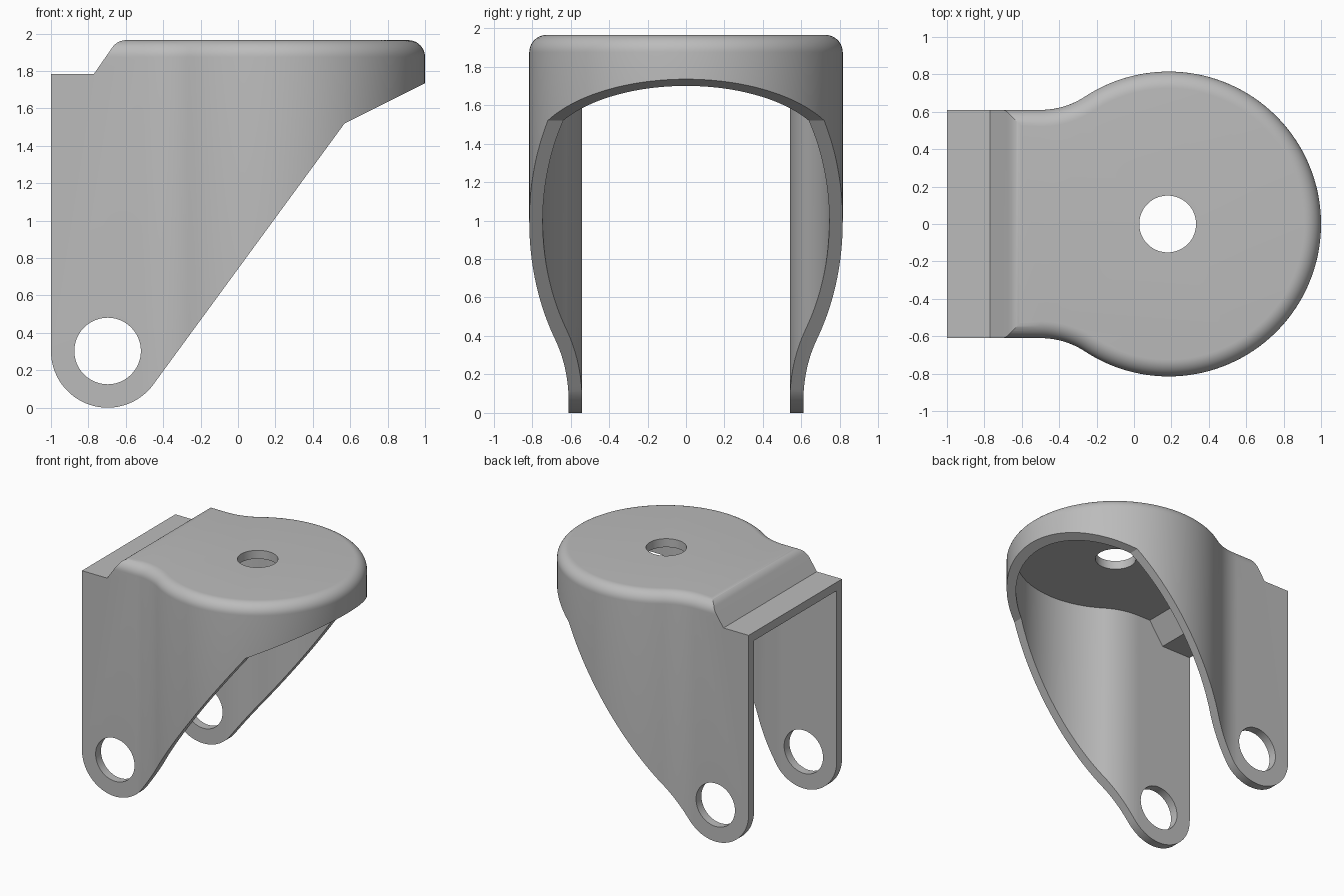
import bpy, bmesh, math
from math import sin, cos, pi

cube = bpy.data.objects.get("Cube")
if cube:
    bpy.data.objects.remove(cube, do_unlink=True)

grey = bpy.data.materials.new("plain grey")
grey.use_nodes = True
colour = (0.5, 0.5, 0.5, 1)
grey.diffuse_color = colour
grey.node_tree.nodes["Principled BSDF"].inputs["Base Color"].default_value = colour

TOP = 1.965      # height of the top plate
WALL = 0.07      # sheet thickness
ROUND = 0.09     # top edge rounding
CX, R = 0.185, 0.815   # round head
HALF = 0.61      # half width across the legs
AXLE = (-0.697, 0.303)


def arc(cx, cy, r, a, b, n):
    return [(cx + r * cos(a + (b - a) * i / n), cy + r * sin(a + (b - a) * i / n))
            for i in range(n + 1)]


def plan(inset, back):
    """Plan outline: straight legs blending through concave fillets into a round head."""
    fx = -0.5
    dx = CX - fx
    fr = (dx * dx + HALF * HALF - R * R) / (2 * (R - HALF))   # tangent fillet
    fy = HALF + fr
    t = math.atan2(fy, fx - CX)
    upper = arc(CX, 0, R - inset, 0, t, 48)
    upper += arc(fx, fy, fr + inset, t - pi, -pi / 2, 14)[1:]
    upper.append((back, HALF - inset))
    return upper + [(x, -y) for x, y in reversed(upper[1:])]


def loft(name, rings):
    """Closed solid through rings of equal point count."""
    bm = bmesh.new()
    loops = [[bm.verts.new(p) for p in ring] for ring in rings]
    for a, b in zip(loops, loops[1:]):
        for i in range(len(a)):
            j = (i + 1) % len(a)
            bm.faces.new((a[i], a[j], b[j], b[i]))
    bm.faces.new(loops[0])
    bm.faces.new(loops[-1])
    bmesh.ops.recalc_face_normals(bm, faces=bm.faces)
    mesh = bpy.data.meshes.new(name)
    bm.to_mesh(mesh)
    bm.free()
    obj = bpy.data.objects.new(name, mesh)
    bpy.context.collection.objects.link(obj)
    mesh.materials.append(grey)
    return obj


def upright(name, pts, z0, z1):
    return loft(name, [[(x, y, z) for x, y in pts] for z in (z0, z1)])


def sideways(name, pts):
    return loft(name, [[(x, y, z) for x, z in pts] for y in (-1.5, 1.5)])


def combine(obj, tool, operation):
    mod = obj.modifiers.new("cut", "BOOLEAN")
    mod.operation, mod.solver, mod.object = operation, "EXACT", tool
    bpy.ops.object.select_all(action="DESELECT")
    bpy.context.view_layer.objects.active = obj
    obj.select_set(True)
    bpy.ops.object.modifier_apply(modifier=mod.name)
    bpy.data.objects.remove(tool, do_unlink=True)


# Outer body with a rounded top edge
rings = [[(x, y, -0.2) for x, y in plan(0, -1.3)]]
for i in range(11):
    a = pi / 2 * i / 10
    rings.append([(x, y, TOP - ROUND + ROUND * sin(a))
                  for x, y in plan(ROUND * (1 - cos(a)), -1.3)])
fork = loft("caster_fork", rings)

# Side profile: rounded axle end, raked front edge, stepped and ramped top
ramp = math.atan2(0.18, 0.125)
crest = -0.645 + ROUND * math.tan(ramp / 2)
rake = math.atan2(1.4, 1.03) - pi / 2
side = arc(*AXLE, 0.303, pi, 2 * pi + rake, 40)
side += [(0.57, 1.52), (1.0, 1.735), (1.2, 1.835), (1.2, 2.2), (crest, 2.2)]
side += arc(crest, TOP - ROUND, ROUND, pi / 2, pi / 2 + ramp, 8)
side += [(-0.77, 1.785), (-1.0, 1.785)]
# the crest arc meets the flat top exactly, so lift only the forward part
combine(fork, sideways("side_profile", side), "INTERSECT")

# Hollow between the legs, its ceiling following the stepped top
hollow = upright("hollow", plan(WALL, -1.4), -0.4, 2.3)
shift = WALL * math.tan(ramp / 2)
ceiling = [(-1.6, -0.6), (1.6, -0.6), (1.6, TOP - WALL), (-0.645 + shift, TOP - WALL),
           (-0.77 + shift, 1.785 - WALL), (-1.6, 1.785 - WALL)]
combine(hollow, sideways("ceiling_profile", ceiling), "INTERSECT")
combine(fork, hollow, "DIFFERENCE")

# Axle holes and swivel hole
combine(fork, sideways("axle_hole", arc(*AXLE, 0.178, 0, 2 * pi, 48)[:-1]), "DIFFERENCE")
combine(fork, upright("swivel_hole", arc(CX - 0.005, 0, 0.152, 0, 2 * pi, 48)[:-1], 1.5, 2.3),
        "DIFFERENCE")

bpy.ops.object.shade_smooth_by_angle(angle=math.radians(25))
